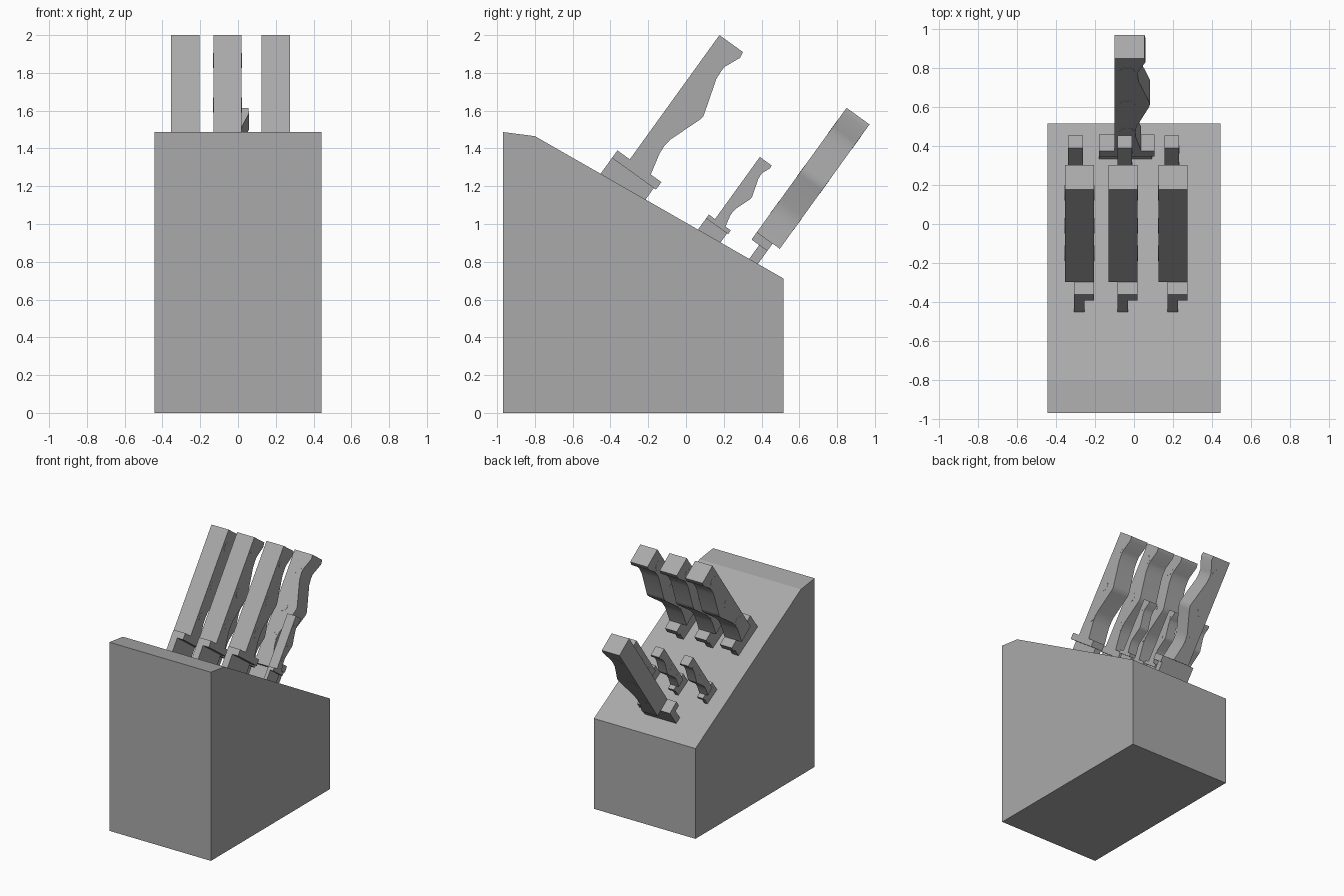
import bpy
import bmesh
import math
from mathutils import Matrix, Vector

cube = bpy.data.objects.get("Cube")
if cube:
    bpy.data.objects.remove(cube, do_unlink=True)

grey = bpy.data.materials.new("plain grey")
grey.use_nodes = True
grey.diffuse_color = (0.4, 0.4, 0.4, 1)
grey.node_tree.nodes["Principled BSDF"].inputs["Base Color"].default_value = (0.4, 0.4, 0.4, 1)


def prism(name, outline, start, end, place, smooth=False):
    """Extrude an outline in local XZ along local Y, then place it."""
    bm = bmesh.new()
    face = bm.faces.new([bm.verts.new((a, start, b)) for a, b in outline])
    moved = bmesh.ops.extrude_face_region(bm, geom=[face])["geom"]
    bmesh.ops.translate(bm, vec=(0, end - start, 0),
                        verts=[v for v in moved if isinstance(v, bmesh.types.BMVert)])
    bmesh.ops.recalc_face_normals(bm, faces=bm.faces)
    mesh = bpy.data.meshes.new(name)
    bm.to_mesh(mesh)
    bm.free()
    mesh.materials.append(grey)
    obj = bpy.data.objects.new(name, mesh)
    bpy.context.collection.objects.link(obj)
    obj.matrix_world = place
    if smooth:
        bpy.ops.object.select_all(action='DESELECT')
        obj.select_set(True)
        bpy.context.view_layer.objects.active = obj
        bpy.ops.object.shade_smooth_by_angle(angle=math.radians(40))
    return obj


def rect(a0, a1, b0, b1):
    return [(a0, b0), (a1, b0), (a1, b1), (a0, b1)]


def disc(a, b, radius, sides=24):
    return [(a + radius * math.cos(math.tau * i / sides),
             b + radius * math.sin(math.tau * i / sides)) for i in range(sides)]


# Knife handle: straight spine, contoured grip, flared butt at the origin
GRIP = [(0, 0), (0.154, 0), (0.159, -0.033), (0.121, -0.12), (0.119, -0.15),
        (0.123, -0.2), (0.176, -0.375), (0.183, -0.402), (0.176, -0.43),
        (0.113, -0.6), (0.107, -0.645), (0.109, -0.69), (0.137, -0.812), (0, -0.812)]
TILT = Matrix.Rotation(-math.atan2(0.585, 0.811), 4, 'X')


def knife(name, butt, scale=1.0, turn=90):
    place = (Matrix.Translation(Vector(butt)) @ TILT
             @ Matrix.Rotation(math.radians(turn), 4, 'Z') @ Matrix.Scale(scale, 4))
    prism(name + "_handle", GRIP, 0, 0.15, place, smooth=True)
    prism(name + "_guard", rect(-0.081, 0.206, -0.86, -0.811), 0, 0.103, place)
    prism(name + "_bolster", rect(-0.081, 0.192, -1.1, -0.86), 0.05, 0.103, place)
    # Nearly flush rivets through the grip
    for i, along in enumerate((-0.12, -0.41, -0.65)):
        prism(f"{name}_rivet_{i + 1}", disc(0.065, along, 0.04), -0.001, 0.151, place)


# Block with sloped top
block_outline = [(-0.97, 0), (0.515, 0), (0.515, 0.712), (-0.8, 1.465), (-0.97, 1.487)]
prism("block", block_outline, -0.443, 0.443, Matrix.Rotation(math.radians(90), 4, 'Z'))

# Upper row of large knives
for side, x in (("right", -0.205), ("middle", 0.019), ("left", 0.275)):
    knife("large_knife_" + side, (x, 0.177, 2.0))

# Lower row of half-size knives
for side, x in (("right", -0.263), ("middle", -0.009), ("left", 0.232)):
    knife("small_knife_" + side, (x, 0.391, 1.355), scale=0.5)

# Single large knife at the back, turned a quarter
knife("back_knife", (-0.1, 0.85, 1.615), turn=0)
